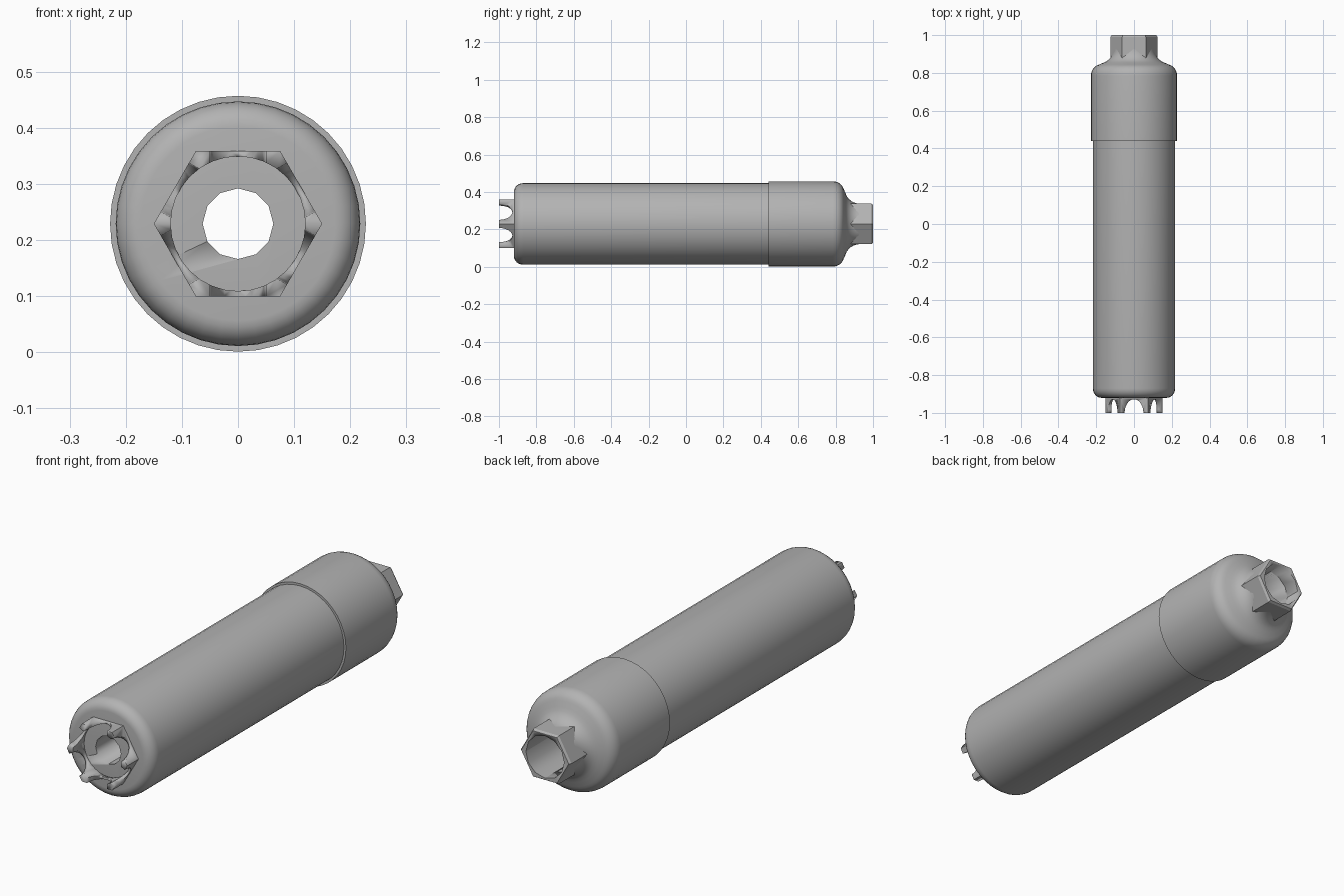
import bpy, bmesh, math
from mathutils import Matrix

cube = bpy.data.objects.get("Cube")
if cube:
    bpy.data.objects.remove(cube, do_unlink=True)

AXIS_Z = 0.229

grey = bpy.data.materials.new("plain grey")
grey.use_nodes = True
grey.diffuse_color = (0.45, 0.45, 0.45, 1)
grey.node_tree.nodes["Principled BSDF"].inputs["Base Color"].default_value = (0.45, 0.45, 0.45, 1)


def lathe(name, profile, sides, smooth=30):
    """Solid of revolution around the long axis from (y, radius) points."""
    bm = bmesh.new()
    rings = []
    for y, r in profile:
        angles = [2 * math.pi * i / sides for i in range(sides)]
        rings.append([bm.verts.new((r * math.cos(a), y, r * math.sin(a))) for a in angles])
    for low, high in zip(rings, rings[1:]):
        for i in range(sides):
            j = (i + 1) % sides
            bm.faces.new((low[i], low[j], high[j], high[i]))
    bm.faces.new(rings[0])
    bm.faces.new(rings[-1])
    bmesh.ops.recalc_face_normals(bm, faces=bm.faces)
    mesh = bpy.data.meshes.new(name)
    bm.to_mesh(mesh)
    bm.free()
    mesh.materials.append(grey)
    obj = bpy.data.objects.new(name, mesh)
    obj.location.z = AXIS_Z
    bpy.context.collection.objects.link(obj)
    bpy.ops.object.select_all(action="DESELECT")
    obj.select_set(True)
    bpy.context.view_layer.objects.active = obj
    bpy.ops.object.shade_smooth_by_angle(angle=math.radians(smooth))
    return obj


def cut(obj, cutter):
    mod = obj.modifiers.new("cut", "BOOLEAN")
    mod.operation = "DIFFERENCE"
    mod.solver = "EXACT"
    mod.object = cutter
    cutter.hide_render = True
    cutter.hide_set(True)


def arc(cy, cr, ry, rr, start, end, steps):
    """Elliptical arc of profile points, angles in degrees from the +y direction."""
    pts = []
    for i in range(steps + 1):
        a = math.radians(start + (end - start) * i / steps)
        pts.append((cy + ry * math.cos(a), cr + rr * math.sin(a)))
    return pts


# Main tube with a rounded front edge
tube = lathe("main_tube", arc(-0.87, 0.173, 0.05, 0.045, 180, 90, 6) + [(0.44, 0.218)], 40)

# Rear sleeve: rounded shoulder flowing into a concave neck
shoulder = arc(0.785, 0.173, 0.06, 0.055, 90, 15, 6)
neck = arc(0.93, 0.185, 0.08, 0.077, 195, 270, 6)
sleeve = lathe("rear_sleeve", [(0.44, 0.228)] + shoulder + neck, 40)

# Hexagonal rear nut with a chamfered rim
nut = lathe("rear_nut", [(0.82, 0.125), (0.99, 0.125), (1.0, 0.118)], 6, 10)

# Hexagonal front crown, hollowed and notched between its six teeth
crown = lathe("front_crown", [(-1.0, 0.15), (-0.92, 0.15)], 6, 30)
cut(crown, lathe("crown_hollow_cutter", [(-1.1, 0.12), (-0.9, 0.12)], 32))
for k in range(3):
    notch = lathe("notch_cutter_%d" % k, [(-0.3, 1), (0.3, 1)], 24)
    # Flatten to an ellipse, lay across the crown and turn to face a flat
    notch.data.transform(Matrix.Diagonal((0.05, 1, 0.072, 1)))
    notch.data.transform(Matrix.Rotation(math.pi / 2, 4, "X"))
    notch.data.transform(Matrix.Rotation(k * math.pi / 3, 4, "Y"))
    notch.location.y = -1.0
    cut(crown, notch)

# Stepped bore running the whole length
bore = lathe("bore_cutter", [(-1.1, 0.063), (0.74, 0.063), (0.76, 0.095), (1.1, 0.095)], 12)
for part in (tube, sleeve, nut):
    cut(part, bore)
